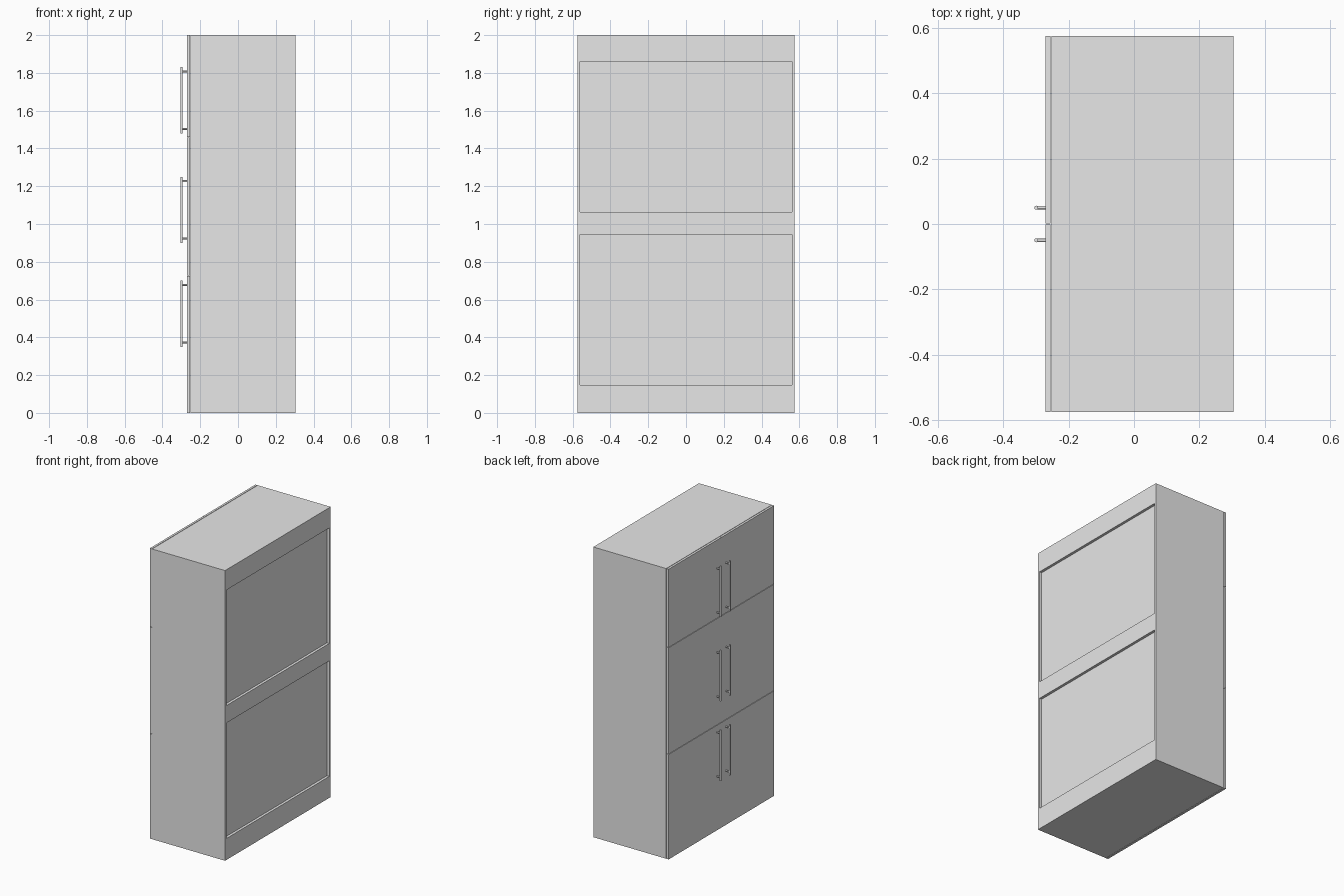
import bpy
from mathutils import Vector

cube = bpy.data.objects.get("Cube")
if cube:
    bpy.data.objects.remove(cube, do_unlink=True)


def make_material(name, rgb):
    mat = bpy.data.materials.new(name)
    mat.use_nodes = True
    mat.diffuse_color = (*rgb, 1)
    bsdf = next(n for n in mat.node_tree.nodes if n.type == 'BSDF_PRINCIPLED')
    bsdf.inputs["Base Color"].default_value = (*rgb, 1)
    return mat


GREY = make_material("light grey", (0.8, 0.8, 0.8))


def box(name, low, high):
    low, high = Vector(low), Vector(high)
    bpy.ops.mesh.primitive_cube_add(size=1, location=(low + high) / 2)
    ob = bpy.context.object
    ob.name = name
    ob.scale = high - low
    bpy.ops.object.transform_apply(location=False, rotation=False, scale=True)
    ob.data.materials.append(GREY)
    return ob


def rod(name, start, end, radius):
    start, end = Vector(start), Vector(end)
    axis = end - start
    bpy.ops.mesh.primitive_cylinder_add(
        vertices=20, radius=radius, depth=axis.length, location=(start + end) / 2,
        rotation=axis.to_track_quat('Z', 'Y').to_euler())
    ob = bpy.context.object
    ob.name = name
    ob.data.materials.append(GREY)
    bpy.ops.object.shade_smooth_by_angle()
    return ob


HALF_W = 0.575
BACK = 0.304
DOOR_OUT, DOOR_IN = -0.27, -0.255
GAP = 0.0015

# Carcass with two shallow recessed back panels
carcass = box("carcass", (-0.252, -HALF_W, 0), (BACK, HALF_W, 2))
for z0, z1 in ((0.148, 0.944), (1.064, 1.86)):
    cutter = box("recess_cutter", (BACK - 0.018, -0.56, z0), (BACK + 0.1, 0.56, z1))
    cutter.hide_render = True
    mod = carcass.modifiers.new("recess", 'BOOLEAN')
    mod.operation = 'DIFFERENCE'
    mod.solver = 'EXACT'
    mod.object = cutter
    bpy.context.view_layer.objects.active = carcass
    bpy.ops.object.modifier_apply(modifier=mod.name)
    bpy.data.objects.remove(cutter, do_unlink=True)

# Three rows of paired doors, each with a bar handle on two posts
rows = (("lower", 0, 0.725, 0.35), ("middle", 0.725, 1.46, 0.90), ("upper", 1.46, 2, 1.48))
for row, z0, z1, bar_z in rows:
    low_z = z0 + (GAP if z0 > 0 else 0)
    high_z = z1 - (GAP if z1 < 2 else 0)
    for side, s in (("left", 1), ("right", -1)):
        y0, y1 = sorted((s * GAP, s * HALF_W))
        box(f"{row}_{side}_door", (DOOR_OUT, y0, low_z), (DOOR_IN, y1, high_z))
        y = s * 0.05
        rod(f"{row}_{side}_handle_bar", (-0.299, y, bar_z), (-0.299, y, bar_z + 0.35), 0.006)
        for end, offset in (("bottom", 0.023), ("top", 0.327)):
            z = bar_z + offset
            rod(f"{row}_{side}_handle_{end}_post", (-0.299, y, z), (DOOR_OUT + 0.001, y, z), 0.005)
